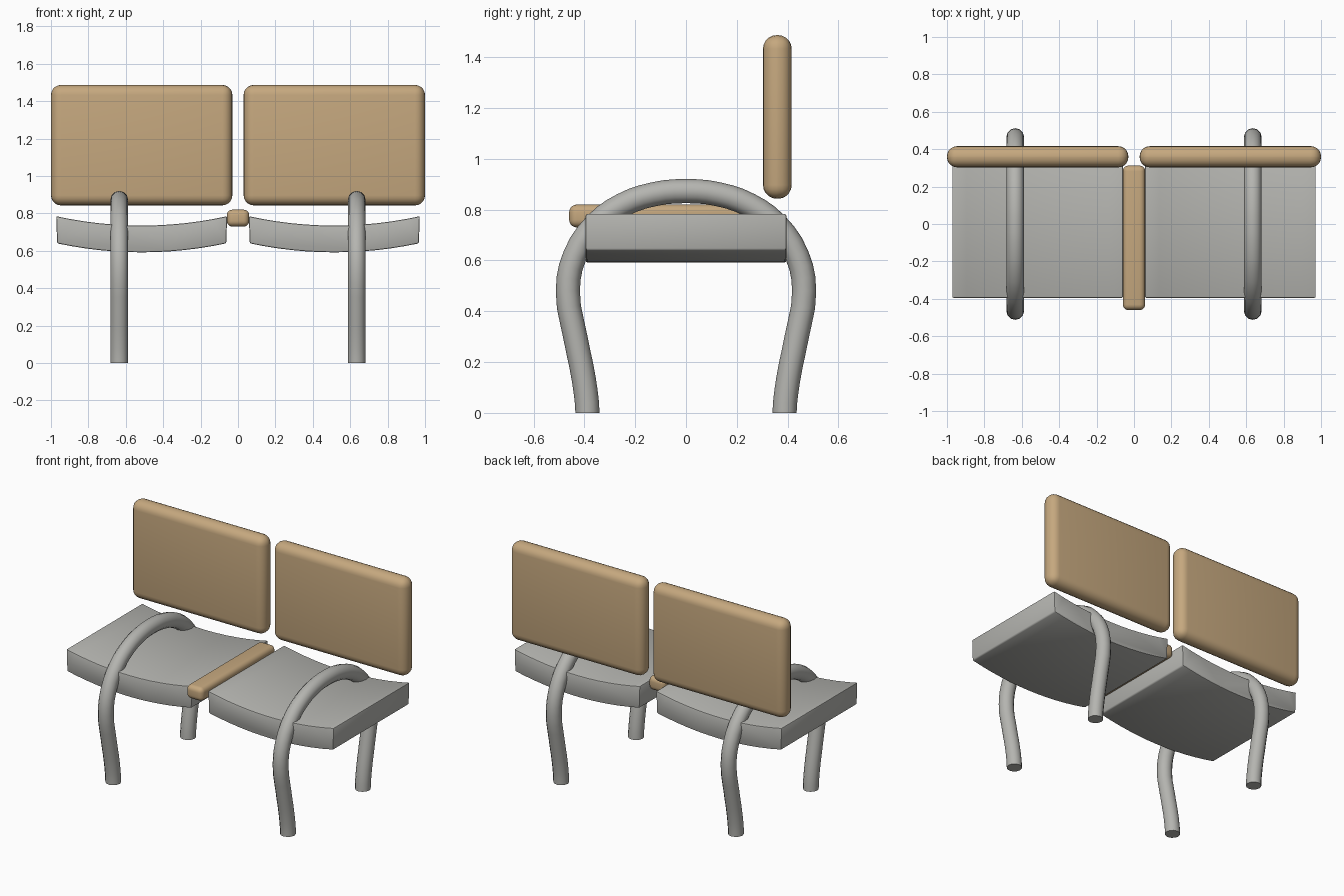
import bpy, bmesh, math

cube = bpy.data.objects.get("Cube")
if cube:
    bpy.data.objects.remove(cube, do_unlink=True)


def make_material(name, colour):
    m = bpy.data.materials.new(name)
    m.use_nodes = True
    m.diffuse_color = colour
    m.node_tree.nodes["Principled BSDF"].inputs["Base Color"].default_value = colour
    return m


TAN = make_material("tan wood", (0.56, 0.39, 0.21, 1))
GREY = make_material("grey metal", (0.46, 0.46, 0.435, 1))


def finish(obj, material, bevel=0.0, segments=4, angle=40):
    """Apply an optional rounded bevel, smooth shading and colour."""
    obj.data.materials.clear()
    obj.data.materials.append(material)
    bpy.ops.object.select_all(action='DESELECT')
    obj.select_set(True)
    bpy.context.view_layer.objects.active = obj
    if bevel:
        mod = obj.modifiers.new("rounded edges", 'BEVEL')
        mod.width = bevel
        mod.segments = segments
        mod.limit_method = 'ANGLE'
        mod.angle_limit = math.radians(40)
        bpy.ops.object.modifier_apply(modifier=mod.name)
    bpy.ops.object.shade_smooth_by_angle(angle=math.radians(angle))
    return obj


def link_mesh(name, bm):
    bmesh.ops.recalc_face_normals(bm, faces=bm.faces)
    mesh = bpy.data.meshes.new(name)
    bm.to_mesh(mesh)
    bm.free()
    obj = bpy.data.objects.new(name, mesh)
    bpy.context.collection.objects.link(obj)
    return obj


def rounded_box(name, lo, hi, bevel, material):
    bm = bmesh.new()
    bmesh.ops.create_cube(bm, size=1)
    for v in bm.verts:
        v.co = [(a + b) / 2 + c * (b - a) for a, b, c in zip(lo, hi, v.co)]
    return finish(link_mesh(name, bm), material, bevel, 5)


def curved_seat(name, cx):
    """Sagging slab: an arched strip profile extruded from front to back."""
    n, half = 12, 0.457
    ts = [-1 + 2 * i / n for i in range(n + 1)]
    top = [(cx + half * t, 0.735 + 0.05 * t * t) for t in ts]
    bottom = [(cx + (half - 0.005) * t, 0.592 + 0.048 * t * t) for t in reversed(ts)]
    bm = bmesh.new()
    face = bm.faces.new([bm.verts.new((x, -0.395, z)) for x, z in top + bottom])
    ext = bmesh.ops.extrude_face_region(bm, geom=[face])
    moved = [g for g in ext["geom"] if isinstance(g, bmesh.types.BMVert)]
    bmesh.ops.translate(bm, verts=moved, vec=(0, 0.79, 0))
    return finish(link_mesh(name, bm), GREY, 0.008, 2)


def bent_leg(name, x):
    """One tube running up the front, over the seat and down the back."""
    half = [(-0.388, 0), (-0.402, 0.13), (-0.436, 0.30), (-0.465, 0.48),
            (-0.437, 0.62), (-0.352, 0.745), (-0.25, 0.818), (-0.13, 0.86)]
    path = half + [(0, 0.873)] + [(-y, z) for y, z in reversed(half)]
    curve = bpy.data.curves.new(name, 'CURVE')
    curve.dimensions = '3D'
    curve.bevel_depth = 0.0475
    curve.bevel_resolution = 4
    curve.resolution_u = 3
    curve.use_fill_caps = True
    spline = curve.splines.new('BEZIER')
    spline.bezier_points.add(len(path) - 1)
    for p, (y, z) in zip(spline.bezier_points, path):
        p.co = (x, y, z)
        p.handle_left_type = p.handle_right_type = 'AUTO'
    # keep the feet flat on the floor
    for p in (spline.bezier_points[0], spline.bezier_points[-1]):
        p.handle_left_type = p.handle_right_type = 'FREE'
        p.handle_left = p.co
        p.handle_right = p.co
        p.handle_left.z = p.handle_right.z = 0.04
        if p == spline.bezier_points[0]:
            p.handle_left.z = -0.04
        else:
            p.handle_right.z = -0.04
    obj = bpy.data.objects.new(name, curve)
    bpy.context.collection.objects.link(obj)
    bpy.ops.object.select_all(action='DESELECT')
    obj.select_set(True)
    bpy.context.view_layer.objects.active = obj
    bpy.ops.object.convert(target='MESH')
    return finish(bpy.context.view_layer.objects.active, GREY)


# Each side has a seat, a back panel and a tube leg
for side, s in (("left", 1), ("right", -1)):
    xs = sorted((s * 0.03, s * 1.0))
    rounded_box(side + "_backrest", (xs[0], 0.303, 0.843), (xs[1], 0.416, 1.487), 0.054, TAN)
    curved_seat(side + "_seat", s * 0.515)
    bent_leg(side + "_tube_leg", s * 0.635)

# Shared armrest between the seats
rounded_box("centre_armrest", (-0.06, -0.46, 0.73), (0.06, 0.312, 0.82), 0.03, TAN)
